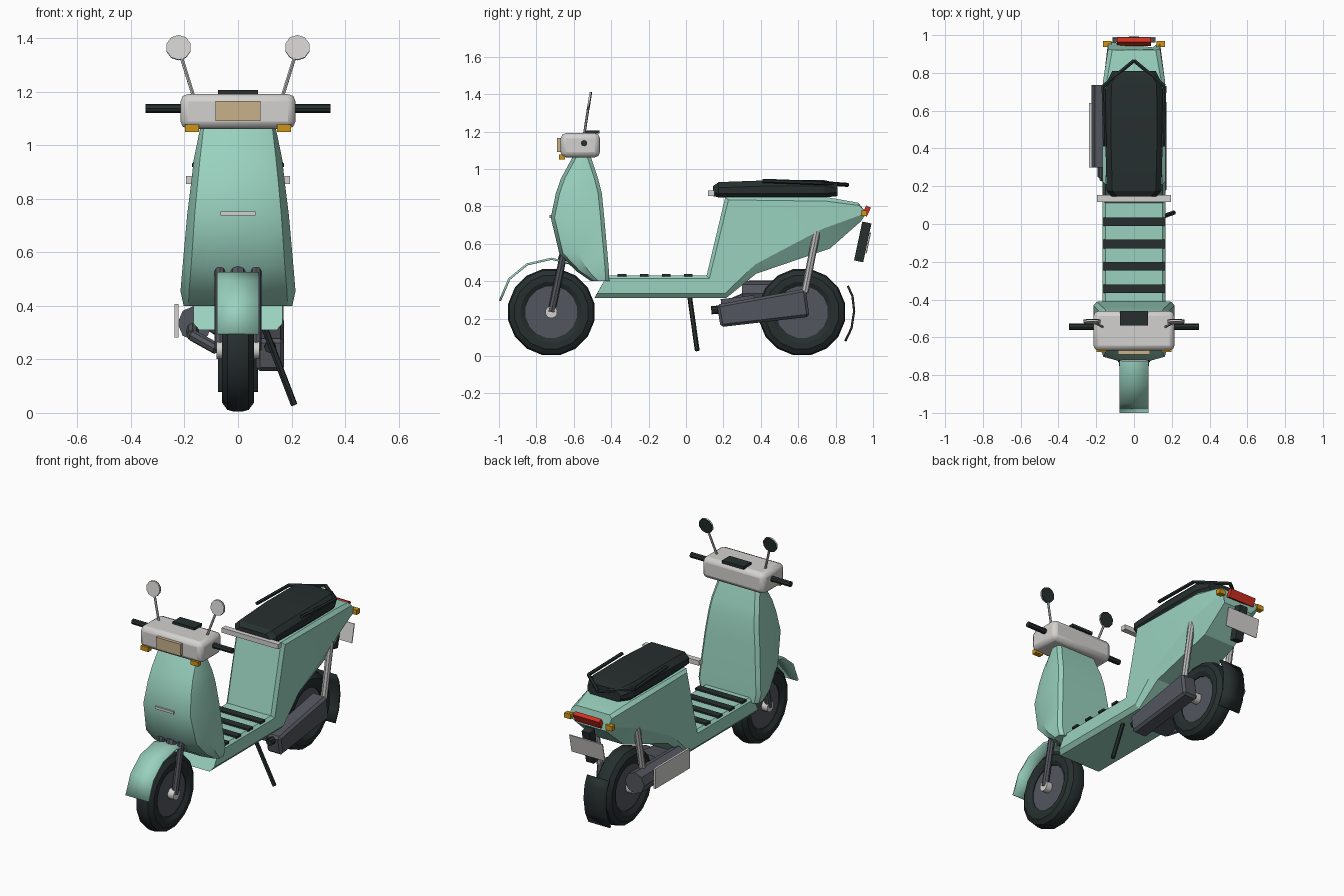
import bpy, bmesh, math
from mathutils import Vector, Matrix

if "Cube" in bpy.data.objects:
    bpy.data.objects.remove(bpy.data.objects["Cube"])


def material(name, r, g, b):
    m = bpy.data.materials.new(name)
    m.diffuse_color = (r, g, b, 1)
    m.use_nodes = True
    m.node_tree.nodes["Principled BSDF"].inputs["Base Color"].default_value = m.diffuse_color
    return m


MINT = material("mint paint", 0.32, 0.64, 0.52)
BLACK = material("black rubber", 0.020, 0.028, 0.028)
IRON = material("dark metal", 0.085, 0.092, 0.11)
LIGHT = material("light grey plastic", 0.65, 0.64, 0.62)
STEEL = material("steel", 0.50, 0.50, 0.50)
AMBER = material("amber lens", 0.62, 0.30, 0.008)
RED = material("red lens", 0.62, 0.03, 0.015)
TAN = material("headlight glass", 0.58, 0.44, 0.26)


def finish(name, bm, mat, bevel=0, segments=1, smooth=None, thick=0):
    bmesh.ops.recalc_face_normals(bm, faces=bm.faces)
    me = bpy.data.meshes.new(name)
    bm.to_mesh(me)
    bm.free()
    me.materials.append(mat)
    ob = bpy.data.objects.new(name, me)
    bpy.context.collection.objects.link(ob)
    if thick:
        mod = ob.modifiers.new("thickness", 'SOLIDIFY')
        mod.thickness, mod.offset = thick, 0
    if bevel:
        mod = ob.modifiers.new("bevel", 'BEVEL')
        mod.width, mod.segments = bevel, segments
    if smooth:
        bpy.ops.object.select_all(action='DESELECT')
        ob.select_set(True)
        bpy.context.view_layer.objects.active = ob
        bpy.ops.object.shade_smooth_by_angle(angle=math.radians(smooth))
    return ob


def box(name, centre, size, mat, tilt=0, **kw):
    """Box turned by tilt degrees about the x axis."""
    bm = bmesh.new()
    bmesh.ops.create_cube(bm, size=1)
    m = Matrix.Translation(centre) @ Matrix.Rotation(math.radians(tilt), 4, 'X') @ Matrix.Diagonal((*size, 1))
    bm.transform(m)
    return finish(name, bm, mat, **kw)


def rod(name, points, radius, mat, sides=8, radius_end=None):
    """Straight cylinders through a chain of points."""
    bm = bmesh.new()
    for a, b in zip(points, points[1:]):
        a, b = Vector(a), Vector(b)
        d = b - a
        m = Matrix.Translation((a + b) / 2) @ d.to_track_quat('Z', 'Y').to_matrix().to_4x4()
        bmesh.ops.create_cone(bm, cap_ends=True, segments=sides, radius1=radius,
                              radius2=radius_end or radius, depth=d.length, matrix=m)
    return finish(name, bm, mat, smooth=40)


def loft(name, rings, mat, closed=True, caps=True, loop=False, **kw):
    bm = bmesh.new()
    rows = [[bm.verts.new(p) for p in ring] for ring in rings]
    pairs = list(zip(rows, rows[1:])) + ([(rows[-1], rows[0])] if loop else [])
    n = len(rows[0])
    for a, b in pairs:
        for i in range(n if closed else n - 1):
            j = (i + 1) % n
            bm.faces.new((a[i], a[j], b[j], b[i]))
    if caps:
        bm.faces.new(rows[0])
        bm.faces.new(rows[-1])
    return finish(name, bm, mat, **kw)


def both(x):
    return ((-x, "left"), (x, "right"))


# wheels: tyre ring, rim disc, hub
TYRE = [(-.045, .14), (-.06, .165), (-.06, .20), (-.04, .228), (-.015, .235),
        (.015, .235), (.04, .228), (.06, .20), (.06, .165), (.045, .14)]
for where, y in (("front", -.72), ("rear", .62)):
    rings = []
    for k in range(16):
        t = 2 * math.pi * (k + .5) / 16
        rings.append([(x, y + r * math.cos(t), .235 + r * math.sin(t)) for x, r in TYRE])
    loft(where + "_tyre", rings, BLACK, caps=False, loop=True, smooth=25)
    rod(where + "_rim", [(-.04, y, .235), (.04, y, .235)], .146, IRON, 16)
    rod(where + "_hub", [(-.08, y, .235), (.08, y, .235)], .033, LIGHT, 10)


# sheet parts: front mudguard and rear flap
def sheet(name, path, half, mat):
    loft(name, [[(-half, y, z), (half, y, z)] for y, z in path], mat,
         closed=False, caps=False, thick=.012, smooth=40)


sheet("front_mudguard", [(-.995, .295), (-.945, .412), (-.85, .49), (-.72, .52), (-.63, .50), (-.55, .44)], .078, MINT)
sheet("rear_flap", [(.865, .375), (.89, .32), (.899, .24), (.885, .15), (.852, .08)], .075, BLACK)

# front fork
for x, side in both(.068):
    rod("fork_" + side, [(x, -.72, .235), (x, -.655, .54)], .02, IRON)
rod("steering_column", [(0, -.66, .50), (0, -.58, .75)], .03, IRON)

# front shield, sections from bottom to top: z, front y, rear y, front half width, full half width
SHIELD = [(.40, -.50, -.41, .185, .203), (.455, -.58, -.412, .183, .215), (.55, -.67, -.42, .175, .207),
          (.74, -.715, -.437, .162, .19), (.87, -.688, -.45, .15, .174), (.95, -.66, -.47, .142, .165),
          (1.07, -.595, -.51, .128, .14)]
rings = []
for z, yf, yr, wf, w in SHIELD:
    half = [(wf * .55, yf - .008), (wf, yf + .012), (w, yf + (yr - yf) * .35), (w, yr - .02), (w - .02, yr)]
    rings.append([(x, y, z) for x, y in half] + [(-x, y, z) for x, y in reversed(half)])
loft("front_shield", rings, MINT, smooth=30)
box("shield_trim", (0, -.722, .745), (.13, .014, .016), LIGHT)

# floor and rear body: each row runs top, shoulder, crease, bottom as (y, z, half width)
BODY = [
    [(-.42, .43, .15), (-.43, .415, .167), (-.475, .335, .167), (-.49, .31, .145)],
    [(.11, .43, .15), (.125, .415, .167), (.21, .335, .167), (.215, .31, .145)],
    [(.21, .85, .15), (.227, .835, .167), (.37, .49, .167), (.375, .44, .135)],
    [(.75, .85, .145), (.75, .828, .165), (.73, .68, .165), (.77, .575, .11)],
    [(.92, .82, .115), (.928, .805, .137), (.965, .765, .137), (.935, .72, .10)]]
rings = []
for row in BODY:
    rings.append([(w, y, z) for y, z, w in row] + [(-w, y, z) for y, z, w in reversed(row)])
loft("floor_and_rear_body", rings, MINT, smooth=20)
for i in range(4):
    box("floor_strip_%d" % (i + 1), (0, .012 - .118 * i, .433), (.325, .046, .014), BLACK)

# seat, trim bar and grab rail
SEAT = [(.145, .12, .855, .91), (.175, .145, .848, .93), (.45, .152, .848, .94), (.74, .15, .848, .94), (.81, .115, .855, .925)]
rings = []
for y, w, z0, z1 in SEAT:
    half = [(w - .02, z0), (w, z0 + .02), (w, z1 - .03), (w - .03, z1)]
    rings.append([(x, y, z) for x, z in half] + [(-x, y, z) for x, z in reversed(half)])
loft("seat", rings, BLACK, smooth=25)
box("seat_front_bar", (0, .135, .87), (.39, .035, .03), LIGHT)
rod("grab_rail", [(-.155, .41, .937), (-.162, .73, .925), (0, .865, .915), (.162, .73, .925), (.155, .41, .937)], .011, BLACK, 6)

# handlebar head
box("handlebar_head", (0, -.565, 1.127), (.43, .21, .13), LIGHT, bevel=.028, segments=2, smooth=40)
box("headlight", (0, -.677, 1.128), (.17, .026, .074), TAN)
box("instrument_panel", (0, -.50, 1.198), (.15, .075, .018), BLACK)
for x, side in both(.172):
    box("front_indicator_" + side, (x, -.662, 1.064), (.052, .032, .028), AMBER)
for x, side in both(1):
    rod("grip_" + side, [(.2 * x, -.545, 1.138), (.345 * x, -.545, 1.138)], .017, BLACK)
    rod("mirror_stem_" + side, [(.165 * x, -.545, 1.18), (.212 * x, -.522, 1.33)], .007, STEEL, 6)
    c = Vector((.222 * x, -.515, 1.365))
    n = Vector((0, 1, -.16)).normalized()
    rod("mirror_shell_" + side, [c - n * .008, c], .047, LIGHT, 10)
    rod("mirror_glass_" + side, [c, c + n * .006], .047, BLACK, 10)

# tail: lamp, indicators, plate carrier
box("tail_lamp", (0, .965, .775), (.18, .028, .052), RED, tilt=-25)
for x, side in both(.142):
    box("rear_indicator_" + side, (x, .952, .763), (.045, .032, .03), AMBER)
box("plate_carrier", (0, .945, .61), (.055, .05, .212), BLACK, tilt=-12)
box("number_plate", (0, .975, .605), (.23, .006, .115), LIGHT, tilt=-12)

# drive unit on the right
prof = [(.165, .275), (.185, .155), (.66, .21), (.64, .36)]
loft("drive_case", [[(x, y, z) for y, z in prof] for x in (.068, .172)], IRON, bevel=.014)
rod("drive_case_nose", [(.12, .135, .245), (.12, .2, .25)], .022, BLACK)
box("engine_block", (.0, .28, .27), (.15, .18, .09), IRON, tilt=7)

# exhaust on the left
rod("muffler", [(-.16, .30, .335), (-.16, .735, .335)], .066, IRON, 8)
rod("exhaust_pipe", [(-.17, .32, .32), (-.17, .25, .29), (-.08, .20, .24)], .022, IRON)
box("heat_shield", (-.23, .47, .345), (.014, .34, .125), LIGHT)

# rear shock absorbers and side stand
for x, side in both(.15):
    rod("shock_" + side, [(x, .635, .34), (x, .70, .67)], .02, STEEL)
    rod("shock_lower_mount_" + side, [(x * .5, .625, .3), (x, .635, .35)], .014, IRON)
rod("side_stand", [(.10, .02, .315), (.21, .06, .03)], .013, BLACK, 6)
